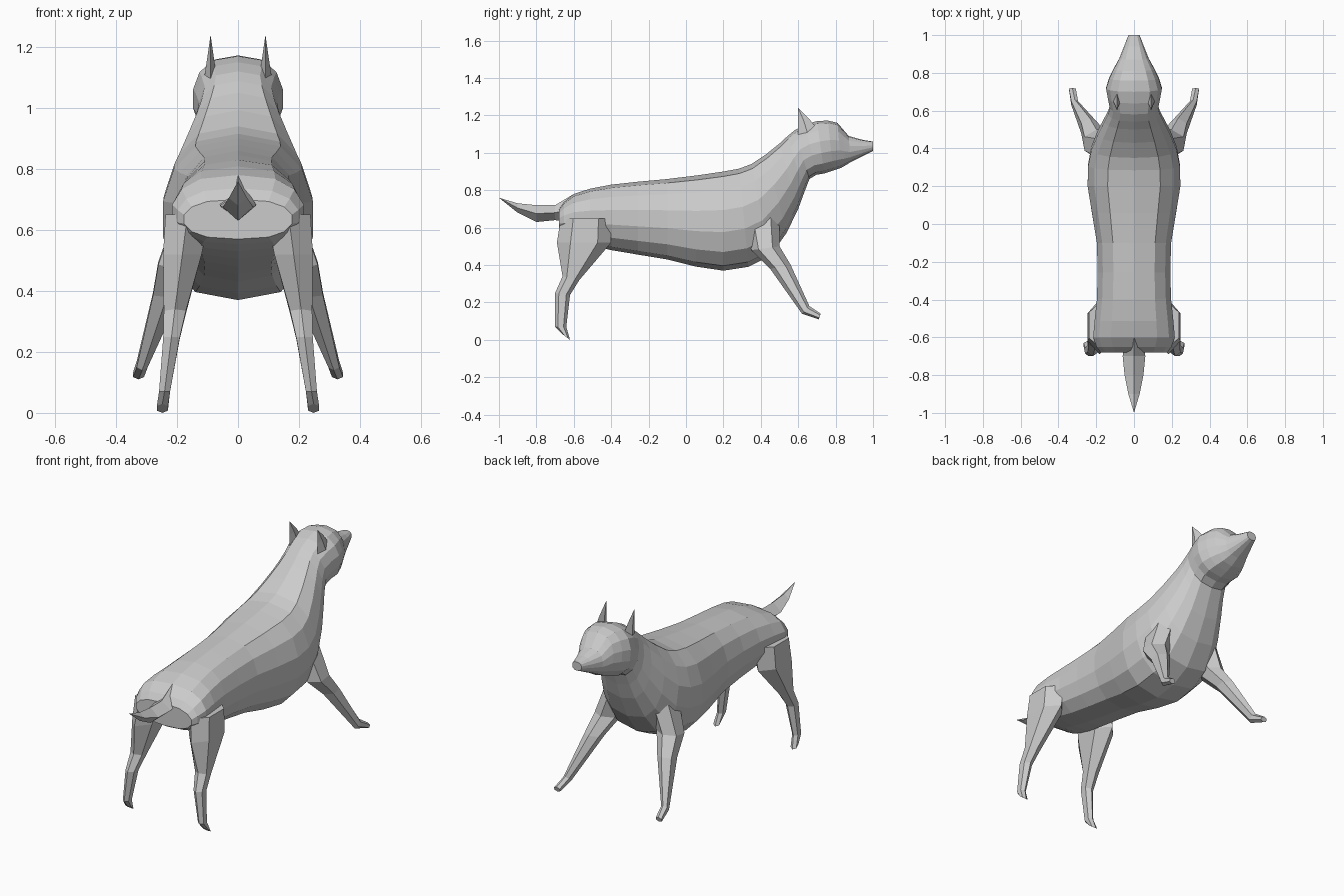
import bpy, bmesh
from math import sin, cos, pi
from mathutils import Vector

cube = bpy.data.objects.get("Cube")
if cube:
    bpy.data.objects.remove(cube, do_unlink=True)

grey = bpy.data.materials.new("plain grey")
grey.use_nodes = True
grey.diffuse_color = (0.6, 0.6, 0.6, 1)
grey.node_tree.nodes["Principled BSDF"].inputs["Base Color"].default_value = grey.diffuse_color


def with_midpoints(rings):
    """Insert one smoothly curved ring between each pair of rings."""
    rings = [Vector(ring) for ring in rings]
    result = [rings[0]]
    for i in range(len(rings) - 1):
        before, start, end = rings[max(i - 1, 0)], rings[i], rings[i + 1]
        after = rings[min(i + 2, len(rings) - 1)]
        middle = (start + end) / 2
        result += [middle + (middle - (before + after) / 2) / 8, end]
    return result


def loft(name, sides, rings, offset=0, splay=0, mirror=False):
    """Skin oval rings given as (first y, first z, second y, second z, half width).
    The ring centre sits at x = offset - splay * height."""
    bm = bmesh.new()
    loops = []
    for ya, za, yb, zb, width in rings:
        x = offset - splay * (za + zb) / 2
        first, second = Vector((x, ya, za)), Vector((x, yb, zb))
        loop = []
        for i in range(sides):
            angle = 2 * pi * i / sides
            side = sin(angle)
            bulge = abs(side) ** 0.7 * (1 if side > 0 else -1) * width
            point = first.lerp(second, (1 - cos(angle)) / 2)
            loop.append(bm.verts.new(point + Vector((bulge, 0, 0))))
        loops.append(loop)
    for near, far in zip(loops, loops[1:]):
        for i in range(sides):
            bm.faces.new((near[i - 1], near[i], far[i], far[i - 1]))
    bm.faces.new(loops[0])
    bm.faces.new(loops[-1])
    bmesh.ops.remove_doubles(bm, verts=bm.verts, dist=0.0001)
    bmesh.ops.recalc_face_normals(bm, faces=bm.faces)
    mesh = bpy.data.meshes.new(name)
    bm.to_mesh(mesh)
    bm.free()
    mesh.materials.append(grey)
    obj = bpy.data.objects.new(name, mesh)
    bpy.context.collection.objects.link(obj)
    if mirror:
        obj.modifiers.new("Mirror", "MIRROR")


# Torso from rump to chest, then neck, head and snout
loft("body_and_head", 14, with_midpoints([
    (-.68, .7, -.68, .57, .18),
    (-.6, .78, -.6, .53, .22),
    (-.4, .83, -.4, .48, .2),
    (-.1, .86, -.1, .43, .2),
    (.2, .9, .2, .37, .25),
    (.35, .94, .45, .45, .23),
    (.5, 1.05, .6, .7, .16),
    (.58, 1.12, .66, .86, .13),
    (.7, 1.17, .74, .89, .15),
    (.81, 1.16, .83, .92, .11),
    (.87, 1.09, .88, .95, .08),
    (1, 1.06, 1, 1.01, .03)]))

# Front legs stretch forward and outward, ending in a small paw
loft("front_legs", 6, [
    (.5, .7, .3, .7, .07),
    (.5, .5, .35, .48, .07),
    (.56, .4, .45, .38, .05),
    (.66, .18, .62, .14, .02),
    (.72, .14, .71, .11, .02)], offset=.37, splay=.35, mirror=True)

# Hind legs: broad thigh, hock, straight shank and paw
loft("hind_legs", 6, [
    (-.4, .65, -.67, .65, .08),
    (-.4, .52, -.69, .52, .07),
    (-.57, .32, -.66, .34, .04),
    (-.62, .24, -.7, .25, .03),
    (-.64, .07, -.7, .07, .02),
    (-.62, 0, -.66, .03, .02)], offset=.25, splay=.13, mirror=True)

# Tail, keeled underneath and curling up to a point
loft("tail", 4, [
    (-.6, .78, -.6, .63, .05),
    (-.7, .72, -.7, .64, .06),
    (-.8, .72, -.8, .63, .05),
    (-.9, .73, -.9, .68, .03),
    (-1, .76, -1, .76, 0)])

# Thin upright ears
loft("ears", 4, [
    (.7, 1.13, .6, 1.08, .02),
    (.66, 1.18, .6, 1.16, .01),
    (.6, 1.24, .6, 1.24, 0)], offset=.09, mirror=True)
